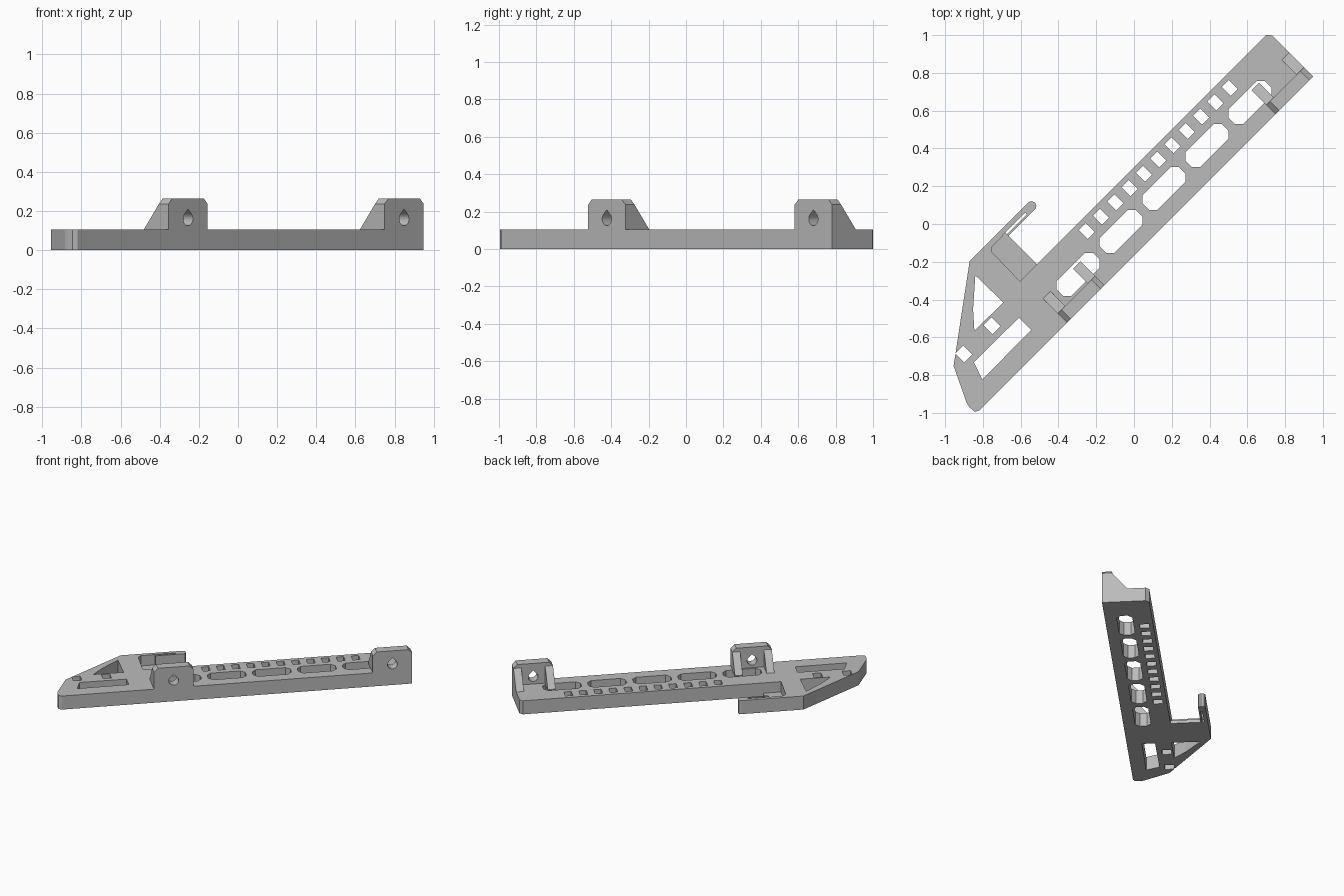
import bpy, bmesh, math
from mathutils import Matrix, Vector

if "Cube" in bpy.data.objects:
    bpy.data.objects.remove(bpy.data.objects["Cube"])

# Working frame: u runs along the bar, v across it, turned 45 degrees about z
TURN = Matrix.Rotation(math.radians(45), 4, 'Z')
THICK = 0.105

gray = bpy.data.materials.new("light_gray")
gray.diffuse_color = (0.5, 0.5, 0.5, 1)
gray.use_nodes = True
gray.node_tree.nodes["Principled BSDF"].inputs["Base Color"].default_value = gray.diffuse_color


def prism(bm, points, lo, hi, place):
    """Closed prism from a 2D profile; place(a, b, t) gives its 3D point."""
    low = [bm.verts.new(place(a, b, lo)) for a, b in points]
    high = [bm.verts.new(place(a, b, hi)) for a, b in points]
    bm.faces.new(low)
    bm.faces.new(high)
    n = len(points)
    for i in range(n):
        j = (i + 1) % n
        bm.faces.new((low[i], low[j], high[j], high[i]))


def flat(u, v, z):
    return Vector((u, v, z))


def across(u, z, v):
    return Vector((u, v, z))


def along(v, z, u):
    return Vector((u, v, z))


def make(name, bm):
    bmesh.ops.recalc_face_normals(bm, faces=bm.faces)
    bm.transform(TURN)
    mesh = bpy.data.meshes.new(name)
    bm.to_mesh(mesh)
    bm.free()
    mesh.materials.append(gray)
    obj = bpy.data.objects.new(name, mesh)
    bpy.context.collection.objects.link(obj)
    return obj


def cut(obj, cutter):
    mod = obj.modifiers.new("cut", 'BOOLEAN')
    mod.operation = 'DIFFERENCE'
    mod.solver = 'EXACT'
    mod.object = cutter
    cutter.hide_render = True
    cutter.hide_viewport = True
    cutter.display_type = 'WIRE'


def rect(u, v, lu, lv, c=0):
    """Rectangle, with chamfered corners if c is given."""
    a, b = lu / 2, lv / 2
    if not c:
        return [(u - a, v - b), (u + a, v - b), (u + a, v + b), (u - a, v + b)]
    return [(u - a + c, v - b), (u + a - c, v - b), (u + a, v - b + c), (u + a, v + b - c),
            (u + a - c, v + b), (u - a + c, v + b), (u - a, v + b - c), (u - a, v - b + c)]


def uv(x, y):
    return ((x + y) / math.sqrt(2), (y - x) / math.sqrt(2))


# Bar with slanted tail and side arm
outline = [(-1.278, -0.119), (1.223, -0.119), (1.223, 0.189), (1.202, 0.213),
           (-0.515, 0.213), (-0.641, 0.213), (-0.637, 0.425), (-0.615, 0.447),
           (-0.534, 0.447), (-0.534, 0.45), (-0.364, 0.45), (-0.364, 0.437),
           (-0.514, 0.437), (-0.514, 0.425), (-0.311, 0.425), (-0.297, 0.433),
           (-0.291, 0.449), (-0.297, 0.468), (-0.311, 0.476),
           uv(-0.87, -0.196), uv(-0.955, -0.751), uv(-0.885, -0.95),
           uv(-0.87, -0.97), uv(-0.845, -0.994)]
bm = bmesh.new()
prism(bm, outline, 0, THICK, flat)
bar = make("bar", bm)

# Through openings in the bar
holes = [rect(-0.203 + 0.107 * i, 0.151, 0.053, 0.067) for i in range(11)]
holes += [rect(u, 0.151, 0.06, 0.067) for u in (-0.913, -1.124)]
holes += [rect(-0.398 + 0.3215 * i, 0.02, 0.272, 0.11, 0.03) for i in range(5)]
holes.append([(-0.782, 0.08), (-0.782, -0.012), (-1.15, -0.014), (-1.117, 0.082)])
holes.append([uv(-0.84, -0.272), uv(-0.692, -0.415), uv(-0.845, -0.566), uv(-0.852, -0.45)])
bm = bmesh.new()
for h in holes:
    prism(bm, h, -0.05, THICK + 0.05, flat)
cut(bar, make("bar_hole_cutter", bm))

# Thin floor of the pocket beside the arm
bm = bmesh.new()
prism(bm, [(-0.65, 0.205), (-0.514, 0.205), (-0.514, 0.45), (-0.65, 0.45)], 0, 0.025, flat)
make("pocket_floor", bm)

# Mounting lugs: drilled plate with a gusset at each end
W, TOP, C = 0.282, 0.265, 0.028
for n, u0 in enumerate((-0.621, 0.941), 1):
    u1 = u0 + W
    bm = bmesh.new()
    prism(bm, [(u0, 0.05), (u1, 0.05), (u1, TOP - C), (u1 - C, TOP),
               (u0 + C, TOP), (u0, TOP - C)], -0.119, -0.05, across)
    plate = make(f"lug_plate_{n}", bm)

    # Teardrop bolt hole
    r, uc, zc = 0.035, (u0 + u1) / 2, 0.16
    drop = [(uc + r * math.cos(math.radians(a)), zc + r * math.sin(math.radians(a)))
            for a in range(135, 406, 15)]
    drop.append((uc, zc + r * math.sqrt(2)))
    bm = bmesh.new()
    prism(bm, drop, -0.2, 0.0, across)
    cut(plate, make(f"bolt_hole_cutter_{n}", bm))

    for side, a in (("near", u0), ("far", u1 - 0.056)):
        bm = bmesh.new()
        prism(bm, [(-0.06, 0.095), (0.06, 0.095), (0.06, THICK), (-0.05, TOP - C),
                   (-0.06, TOP - C)], a, a + 0.056, along)
        make(f"gusset_{side}_{n}", bm)
